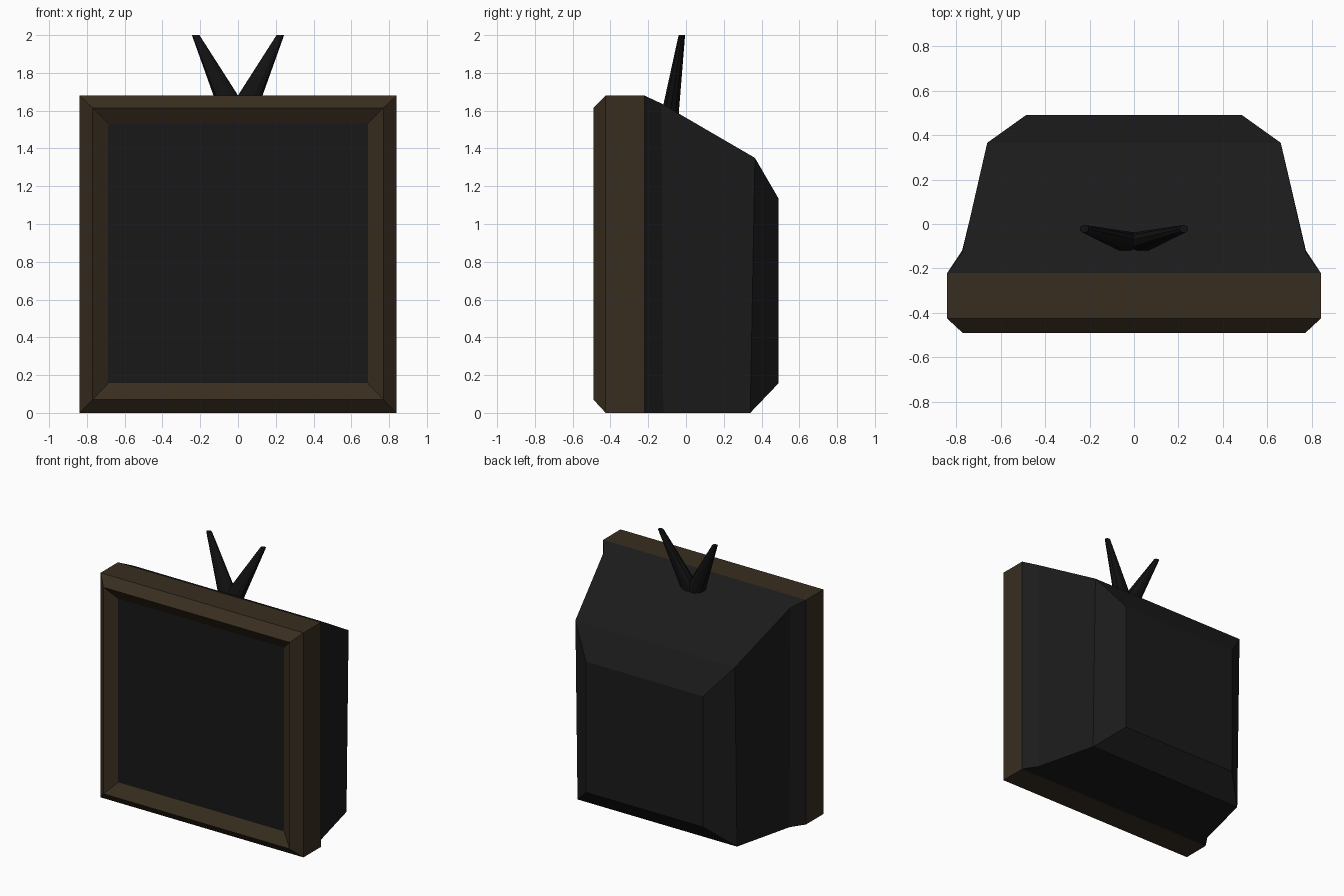
import bpy, bmesh, math

if "Cube" in bpy.data.objects:
    bpy.data.objects.remove(bpy.data.objects["Cube"])


def material(name, rgb):
    m = bpy.data.materials.new(name)
    m.diffuse_color = (*rgb, 1)
    m.use_nodes = True
    m.node_tree.nodes["Principled BSDF"].inputs["Base Color"].default_value = m.diffuse_color
    return m


brown = material("dark_wood", (0.04, 0.027, 0.014))
black = material("black_plastic", (0.011, 0.011, 0.011))
glass = material("dark_glass", (0.009, 0.009, 0.009))
metal = material("black_metal", (0.006, 0.006, 0.006))


def loft(name, rings, mat, cap_start=False, cap_end=False):
    """Skin a list of equal-length point rings into one flat-shaded mesh."""
    bm = bmesh.new()
    vs = [[bm.verts.new(p) for p in ring] for ring in rings]
    n = len(rings[0])
    for a, b in zip(vs, vs[1:]):
        for i in range(n):
            j = (i + 1) % n
            bm.faces.new((a[i], a[j], b[j], b[i]))
    if cap_start:
        bm.faces.new(vs[0][::-1])
    if cap_end:
        bm.faces.new(vs[-1])
    me = bpy.data.meshes.new(name)
    bm.to_mesh(me)
    bm.free()
    me.materials.append(mat)
    ob = bpy.data.objects.new(name, me)
    bpy.context.collection.objects.link(ob)
    return ob


def rect(x, y_low, y_high, z0, z1):
    """Rectangle across the set; wound so lofts toward +y face outward."""
    return [(-x, y_low, z0), (x, y_low, z0), (x, y_high, z1), (-x, y_high, z1)]


# Wooden frame: recessed inner slope, front chamfer, outer band
loft("frame", [
    rect(0.687, -0.435, -0.435, 0.157, 1.532),
    rect(0.77, -0.49, -0.49, 0.07, 1.615),
    rect(0.84, -0.425, -0.425, 0, 1.68),
    rect(0.84, -0.22, -0.22, 0, 1.68),
], brown)

# Screen
loft("screen", [rect(0.687, -0.435, -0.435, 0.157, 1.532)], glass, cap_end=True)

# Tapered back housing
loft("back_housing", [
    rect(0.84, -0.22, -0.22, 0, 1.68),
    rect(0.773, -0.12, -0.13, 0, 1.638),
    rect(0.66, 0.34, 0.365, 0, 1.35),
    rect(0.485, 0.49, 0.49, 0.157, 1.135),
], black, cap_end=True)


# Pair of tapered antennas
def ellipse(cx, cy, z, rx, ry, n=10):
    return [(cx + rx * math.cos(math.tau * i / n),
             cy + ry * math.sin(math.tau * i / n), z) for i in range(n)]


for side, label in ((1, "right"), (-1, "left")):
    loft("antenna_" + label, [
        ellipse(side * 0.005, -0.088, 1.56, 0.082, 0.05),
        ellipse(side * 0.224, -0.022, 2.0, 0.02, 0.018),
    ], metal, True, True)
